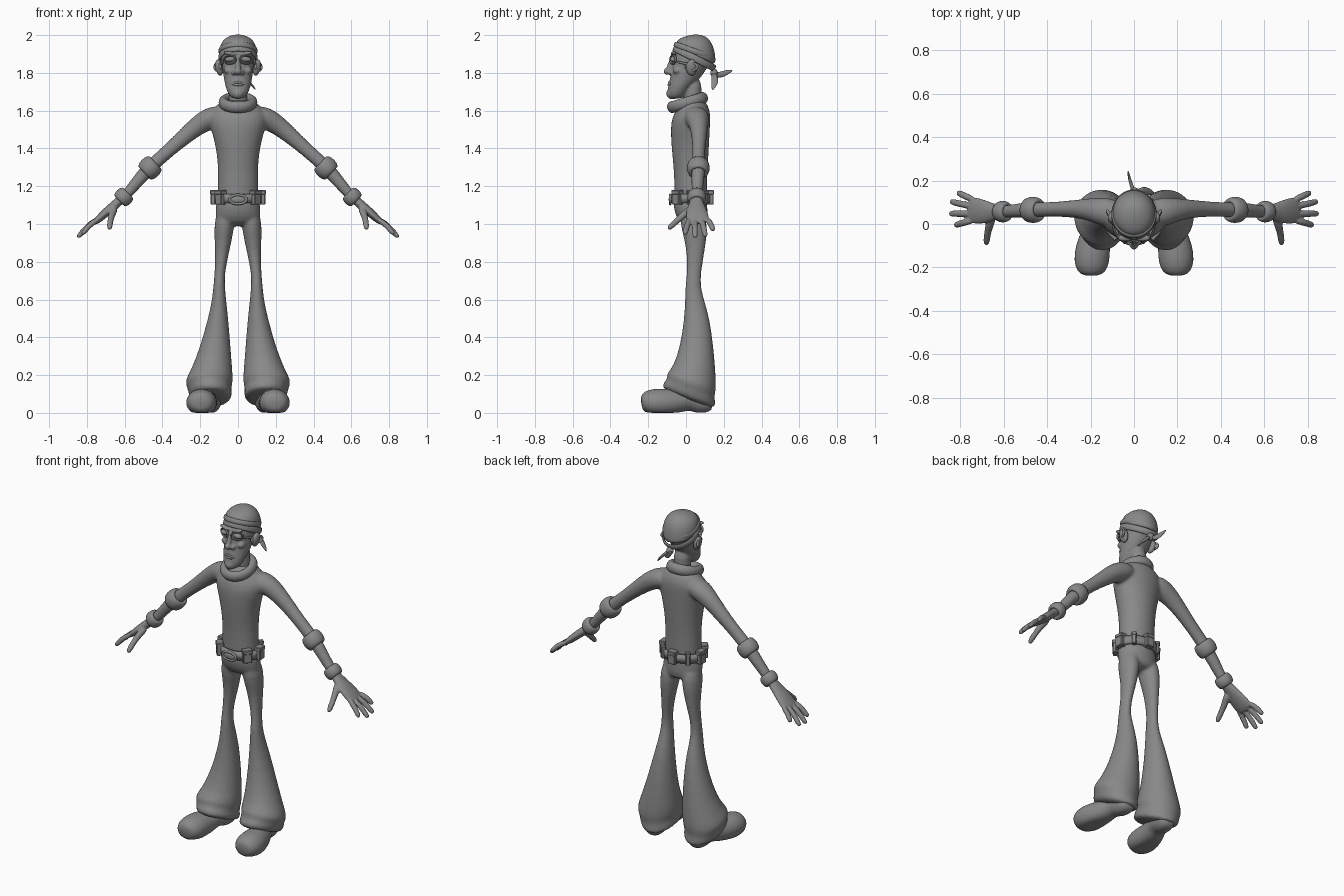
import bpy, bmesh, math
from mathutils import Vector, Matrix

grey = bpy.data.materials.new("plain grey")
grey.diffuse_color = (0.25, 0.25, 0.25, 1)
X, Y, Z = Vector((1, 0, 0)), Vector((0, 1, 0)), Vector((0, 0, 1))


def finish(name, bm, mirror=False, subsurf=1, voxel=0, smooth=3):
    """Turn a bmesh into a smooth object with its modifiers."""
    bmesh.ops.recalc_face_normals(bm, faces=bm.faces)
    me = bpy.data.meshes.new(name)
    bm.to_mesh(me)
    bm.free()
    me.materials.append(grey)
    ob = bpy.data.objects.new(name, me)
    bpy.context.collection.objects.link(ob)
    for p in me.polygons:
        p.use_smooth = True
    if mirror:
        m = ob.modifiers.new("mirror", 'MIRROR')
        m.use_mirror_merge = False
    if subsurf:
        ob.modifiers.new("round", 'SUBSURF').levels = subsurf
        ob.modifiers["round"].render_levels = subsurf
    if voxel:
        r = ob.modifiers.new("blend", 'REMESH')
        r.mode, r.voxel_size, r.use_smooth_shade = 'VOXEL', voxel, True
        s = ob.modifiers.new("soften", 'SMOOTH')
        s.factor, s.iterations = 0.5, smooth
    return ob


def loft(bm, secs, ref=Y, fixed=None, n=12, floor=None):
    """Closed tube through (x, y, z, across, along_ref[, tilt]) sections."""
    pts = [Vector(s[:3]) for s in secs]
    grow = 1 / (2 / 3 + math.cos(math.tau / n) / 3)
    rings = []
    for i, s in enumerate(secs):
        t = fixed or (pts[min(i + 1, len(pts) - 1)] - pts[max(i - 1, 0)]).normalized()
        v = (ref - t * ref.dot(t)).normalized()
        w = t.cross(v)
        ring = []
        for k in range(n):
            a = math.tau * k / n
            p = pts[i] + (w * s[3] * math.cos(a) + v * s[4] * math.sin(a)) * grow
            if len(s) > 5:
                p.z -= s[5] * (p.y - s[1])
            if floor is not None:
                p.z = max(p.z, floor)
            ring.append(bm.verts.new(p))
        rings.append(ring)
    for a, b in zip(rings, rings[1:]):
        for k in range(n):
            bm.faces.new((a[k], a[(k + 1) % n], b[(k + 1) % n], b[k]))
    bm.faces.new(rings[0])
    bm.faces.new(rings[-1][::-1])


def ball(bm, c, r, tilt=0):
    bmesh.ops.create_uvsphere(bm, u_segments=20, v_segments=12, radius=1, matrix=Matrix.Translation(c)
                              @ Matrix.Rotation(tilt, 4, 'Y') @ Matrix.Diagonal((*r, 1)))


def ring(bm, c, axis, rx, ry, thick, half, n=28, m=8, square=False):
    """Elliptical band around an axis, with an oval or square cross-section."""
    rot = Vector(axis).to_track_quat('Z', 'Y')
    prof = [(-1, -1), (1, -1), (1, 1), (-1, 1)] if square else [
        (math.cos(math.tau * j / m), math.sin(math.tau * j / m)) for j in range(m)]
    g = []
    for i in range(n):
        a = math.tau * i / n
        g.append([bm.verts.new(Vector(c) + rot @ Vector((
            (rx + thick * p) * math.cos(a), (ry + thick * p) * math.sin(a), half * q))) for p, q in prof])
    for i in range(n):
        for j in range(len(prof)):
            k, l = (i + 1) % n, (j + 1) % len(prof)
            bm.faces.new((g[i][j], g[k][j], g[k][l], g[i][l]))


# sweater: torso and both arms
bm = bmesh.new()
loft(bm, [(0, .025, 1.08, .105, .085), (0, .025, 1.15, .108, .085), (0, .025, 1.28, .104, .088),
          (0, .023, 1.38, .112, .097), (0, .022, 1.47, .132, .102), (0, .024, 1.54, .155, .104),
          (0, .034, 1.59, .15, .095), (0, .04, 1.63, .11, .075), (0, .035, 1.66, .08, .06)], fixed=Z, n=16)
for s in (1, -1):
    loft(bm, [(s * x, y, z, a, b) for x, y, z, a, b in [
        (.08, .045, 1.58, .055, .07), (.15, .06, 1.56, .06, .065), (.21, .068, 1.525, .052, .05),
        (.28, .07, 1.465, .043, .04), (.36, .068, 1.395, .036, .034), (.44, .066, 1.325, .036, .034),
        (.50, .064, 1.265, .037, .037), (.56, .06, 1.19, .029, .03), (.62, .055, 1.125, .028, .03)]])
finish("sweater", bm, voxel=.0095, smooth=5)

# rolled collar, leaning forward and down
bm = bmesh.new()
ring(bm, (0, .008, 1.643), (0, -.3, 1), .079, .088, .027, .034)
finish("collar", bm)

# trousers: hips and two flared legs with a turned hem
bm = bmesh.new()
loft(bm, [(0, .024, 1.16, .11, .088), (0, .022, 1.1, .116, .09), (0, .03, 1.04, .122, .085),
          (0, .045, .985, .11, .06)], fixed=Z, n=16)
for s in (1, -1):
    loft(bm, [(s * x, y, z, a, b, t) for x, y, z, a, b, t in [
        (.065, .035, 1.08, .045, .06, 0), (.072, .04, 1.0, .054, .072, 0), (.078, .05, .92, .046, .058, 0),
        (.086, .05, .83, .034, .044, 0), (.097, .042, .74, .027, .037, 0), (.1, .037, .67, .03, .04, 0),
        (.1, .045, .6, .037, .05, 0), (.105, .058, .5, .053, .067, 0), (.12, .058, .35, .08, .088, .05),
        (.14, .045, .22, .11, .112, .2), (.155, .028, .165, .129, .132, .33),
        (.152, .026, .135, .114, .122, .36), (.147, .015, .10, .115, .142, .38),
        (.14, .013, .065, .104, .138, .38)]], fixed=Z, n=16)
finish("trousers", bm, voxel=.0095, smooth=3)

# shoes with a round toe and an arched sole
bm = bmesh.new()
loft(bm, [(.196, -.238, .055, .03, .035), (.196, -.222, .058, .056, .064), (.196, -.175, .055, .072, .082),
          (.19, -.11, .055, .074, .08), (.175, -.04, .058, .062, .066), (.16, .015, .075, .058, .056),
          (.15, .06, .06, .064, .06), (.142, .115, .055, .06, .055), (.14, .145, .05, .035, .035)],
     ref=X, n=16, floor=0)
finish("shoe", bm, mirror=True)

# cuffs at elbow and wrist
bm = bmesh.new()
ring(bm, (.466, .065, 1.297), (.72, 0, -.68), .043, .043, .02, .045, n=20)
ring(bm, (.605, .057, 1.143), (.72, 0, -.7), .035, .035, .017, .035, n=20)
finish("arm_cuff", bm, mirror=True)

# hands: palm, four fingers and thumb blended together
bm = bmesh.new()
loft(bm, [(.595, .056, 1.155, .026, .028), (.64, .055, 1.11, .024, .036), (.69, .055, 1.07, .024, .056),
          (.735, .063, 1.028, .02, .062), (.765, .066, 1.003, .015, .056)])
for y0, tip in ((.112, (.815, .146, .965)), (.08, (.848, .104, .934)),
                (.047, (.852, .048, .928)), (.018, (.828, -.006, .945))):
    a, b = Vector((.735, y0, 1.028)), Vector(tip)
    mid = a.lerp(b, .5) + Vector((.006, 0, .008))
    loft(bm, [(*a, .015, .015), (*mid, .015, .0155), (*a.lerp(b, .85), .014, .015), (*b, .01, .011)], n=8)
loft(bm, [(.65, .04, 1.09, .022, .022), (.667, -.005, 1.055, .019, .019), (.675, -.045, 1.02, .015, .015),
          (.68, -.08, .988, .016, .016), (.68, -.096, .97, .009, .009)], ref=X, n=8)
finish("hand", bm, mirror=True, voxel=.005, smooth=3)

# belt with oval buckle
bm = bmesh.new()
ring(bm, (0, .024, 1.136), Z, .118, .096, .009, .024, square=True)
finish("belt", bm, subsurf=0)
bm = bmesh.new()
ring(bm, (0, -.084, 1.13), Y, .045, .024, .008, .008, n=24)
ball(bm, (0, -.08, 1.13), (.044, .012, .022))
finish("buckle", bm)

# belt pouches with overhanging flaps
bm = bmesh.new()
for deg in (48, 95, -48, -95, 180, 138, -138):
    a = math.radians(deg)
    place = Matrix.Translation((.125 * math.sin(a), .024 - .104 * math.cos(a), 1.14)) @ Matrix.Rotation(a, 4, 'Z')
    for size, z in (((.05, .036, .076), 0), ((.056, .042, .024), .028)):
        if abs(deg) == 138:
            size = (size[0] * .5, size[1] * .7, size[2] * .95)
        bmesh.ops.create_cube(bm, size=1, matrix=place @ Matrix.Translation((0, 0, z)) @ Matrix.Diagonal((*size, 1)))
ob = finish("belt_pouches", bm, subsurf=0)
for p in ob.data.polygons:
    p.use_smooth = False
ob.modifiers.new("edge", 'BEVEL').width = .004

# head: neck, skull, jaw, chin, nose, brow and cheeks blended
bm = bmesh.new()
loft(bm, [(0, .04, 1.6, .055, .05), (0, .035, 1.68, .046, .045), (0, .035, 1.78, .05, .05)], fixed=Z)
loft(bm, [(0, -.055, 1.662, .03, .034), (0, -.05, 1.685, .05, .05), (0, -.036, 1.72, .064, .06),
          (0, -.01, 1.76, .073, .076), (0, .012, 1.81, .08, .09), (0, .03, 1.86, .086, .104),
          (0, .042, 1.91, .09, .102), (0, .048, 1.95, .075, .085), (0, .048, 1.98, .04, .045)], fixed=Z, n=16)
ball(bm, (0, -.072, 1.69), (.034, .034, .03))
ball(bm, (0, -.097, 1.808), (.02, .022, .019))
loft(bm, [(0, -.06, 1.89, .012, .015), (0, -.08, 1.85, .012, .016), (0, -.095, 1.81, .016, .016),
          (0, -.09, 1.79, .01, .012)], n=8)
for s in (1, -1):
    ball(bm, (s * .022, -.082, 1.802), (.014, .016, .013))
    ball(bm, (s * .04, -.064, 1.902), (.038, .018, .011), s * -.2)
    ball(bm, (s * .05, -.045, 1.812), (.026, .025, .02))
finish("head", bm, subsurf=1, voxel=.0055, smooth=3)

# ears
bm = bmesh.new()
ball(bm, (.1, .03, 1.828), (.02, .03, .044), .2)
ring(bm, (.108, .03, 1.832), (1, -.5, .1), .034, .02, .008, .008, n=16)
finish("ear", bm, mirror=True)

# eyes, mask rims and mask straps
bm = bmesh.new()
ball(bm, (.042, -.066, 1.872), (.028, .018, .015), .12)
finish("eye", bm, mirror=True, subsurf=0)
bm = bmesh.new()
ring(bm, (.043, -.069, 1.87), (.45, -1, 0), .036, .023, .005, .007, n=20, m=6)
loft(bm, [(.07, -.055, 1.862, .006, .006), (.088, -.015, 1.85, .006, .006), (.094, .03, 1.845, .006, .006)], ref=Z, n=6)
finish("mask_rim", bm, mirror=True)

# downturned mouth
bm = bmesh.new()
loft(bm, [(x, -.091 + 9 * x * x, 1.752 - 14 * x * x, .006, .006) for x in (-.034, -.02, 0, .02, .034)], ref=Z, n=6)
loft(bm, [(x, -.091 + 9 * x * x, 1.738 - 6 * x * x, .007, .007) for x in (-.024, -.012, 0, .012, .024)], ref=Z, n=6)
finish("lips", bm)

# head scarf: dome, tilted folded band, knot and tails
bm = bmesh.new()
loft(bm, [(0, .05, 1.875, .097, .104, .42), (0, .05, 1.91, .1, .107, .36), (0, .051, 1.95, .093, .098, .22),
          (0, .052, 1.978, .074, .078, .1), (0, .052, 1.996, .045, .048, 0), (0, .052, 2.003, .015, .015, 0)],
     fixed=Z, n=16)
finish("scarf_dome", bm, subsurf=2)
bm = bmesh.new()
ring(bm, (0, .044, 1.878), (0, .5, 1), .098, .118, .008, .02)
ring(bm, (0, .044, 1.915), (0, .36, 1), .097, .108, .008, .016)
finish("scarf_band", bm)
bm = bmesh.new()
ball(bm, (.005, .148, 1.80), (.022, .02, .022))
loft(bm, [(0, .14, 1.80, .012, .012), (-.01, .175, 1.785, .016, .008), (-.022, .21, 1.8, .016, .007),
          (-.028, .248, 1.815, .003, .003)], ref=X, n=8)
loft(bm, [(.01, .145, 1.80, .01, .012), (.04, .155, 1.77, .008, .018), (.07, .15, 1.74, .007, .018),
          (.095, .14, 1.708, .003, .003)], n=8)
finish("scarf_knot", bm)
